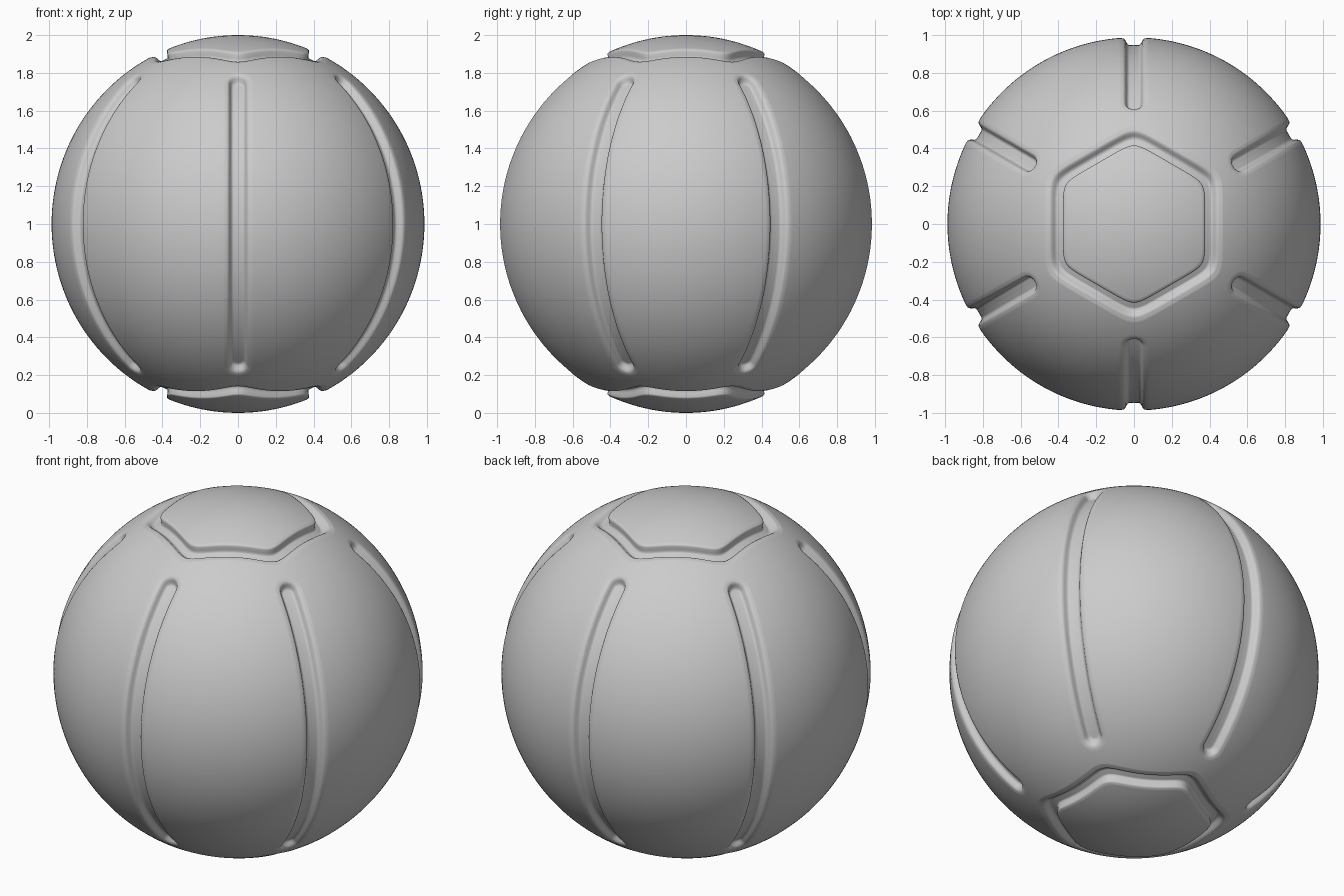
import bpy, bmesh
from math import sin, cos, asin, atan2, hypot, radians, pi

if "Cube" in bpy.data.objects:
    bpy.data.objects.remove(bpy.data.objects["Cube"])

RXY, RZ = 0.987, 1.0
END_LAT = radians(48.8)      # latitude where the side grooves end

# groove cross-sections: (distance, depth)
SIDE = [(0, .042), (.028, .041), (.037, .036), (.043, .022), (.048, .011), (.056, .004), (.075, 0)]
HEX = [(.368, 0), (.380, .003), (.385, .010), (.389, .034), (.397, .045), (.428, .046),
       (.438, .038), (.445, .018), (.453, .007), (.475, 0)]


def interp(table, x):
    if x <= table[0][0]:
        return table[0][1]
    for (x0, y0), (x1, y1) in zip(table, table[1:]):
        if x <= x1:
            return y0 + (y1 - y0) * (x - x0) / (x1 - x0)
    return table[-1][1]


def hex_norm(x, y):
    # rounded hexagon measure, flats facing +-x
    return sum(abs(x * cos(k * pi / 3) + y * sin(k * pi / 3)) ** 16 for k in range(3)) ** (1 / 16)


def spread(a, b, n):
    return [a + (b - a) * i / n for i in range(n)]


# longitudes packed tightly around the six side grooves
half = spread(0, .13, 20) + spread(.13, pi / 6, 12)
offsets = sorted([-a for a in half[1:]] + half + [pi / 6])
longs = [(pi / 6 + k * pi / 3 + a, a) for k in range(6) for a in offsets]

# rings: hexagonal near the pole, then blending to the round equator
hex_rings = spread(.03, .36, 10) + spread(.36, .48, 30) + [.48, .50]
blend_rings = spread(0, .30, 36)[1:] + spread(.30, 1, 26) + [1]


def surface(colat, lon, off):
    s, c = sin(colat), cos(colat)
    lat = pi / 2 - colat
    across = s * sin(off)
    if lat > END_LAT:
        along_lat = atan2(c, s * cos(off)) - END_LAT
        dist = hypot(across, max(along_lat, 0))
    else:
        dist = abs(across)
    h = hex_norm(s * cos(lon), s * sin(lon))
    r = 1 - max(interp(SIDE, dist), interp(HEX, h))
    return (r * s * cos(lon) * RXY, r * s * sin(lon) * RXY, r * c * RZ)


# upper half of the ball
bm = bmesh.new()
pole = bm.verts.new((0, 0, RZ))
g = [hex_norm(cos(lon), sin(lon)) for lon, _ in longs]
rings = []
for h in hex_rings:
    rings.append([bm.verts.new(surface(asin(h / g[i]), lon, off))
                  for i, (lon, off) in enumerate(longs)])
for t in blend_rings:
    ring = []
    for i, (lon, off) in enumerate(longs):
        start = asin(.50 / g[i])
        ring.append(bm.verts.new(surface(start + (pi / 2 - start) * t, lon, off)))
    rings.append(ring)
n = len(longs)
for i in range(n):
    bm.faces.new((pole, rings[0][i], rings[0][(i + 1) % n]))
for a, b in zip(rings, rings[1:]):
    for i in range(n):
        j = (i + 1) % n
        bm.faces.new((a[i], b[i], b[j], a[j]))
for v in rings[-1]:
    v.co.z = 0
bmesh.ops.remove_doubles(bm, verts=bm.verts, dist=1e-6)
bmesh.ops.recalc_face_normals(bm, faces=bm.faces)
for f in bm.faces:
    f.smooth = True
if sum(f.normal.z for f in bm.faces) < 0:
    bmesh.ops.reverse_faces(bm, faces=bm.faces)
mesh = bpy.data.meshes.new("grooved_ball")
bm.to_mesh(mesh)
bm.free()
ball = bpy.data.objects.new("grooved_ball", mesh)
ball.location.z = 1
bpy.context.collection.objects.link(ball)

# lower half by mirroring across the equator
m = ball.modifiers.new("mirror", 'MIRROR')
m.use_axis = (False, False, True)
m.merge_threshold = 0.0005
